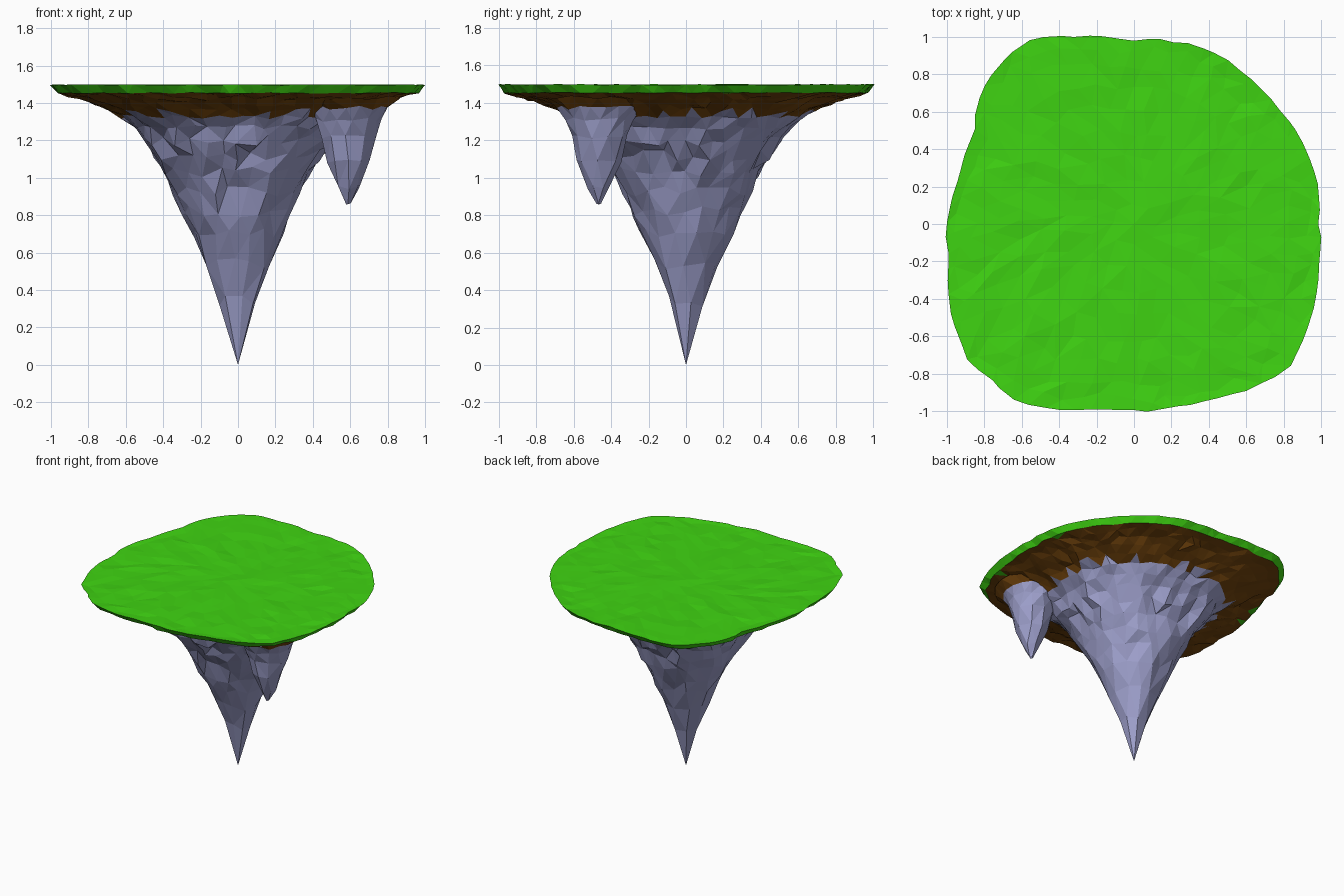
import bpy, bmesh, math, random

if "Cube" in bpy.data.objects:
    bpy.data.objects.remove(bpy.data.objects["Cube"])

random.seed(7)
TAU = 2 * math.pi


def material(name, colour):
    m = bpy.data.materials.new(name)
    m.diffuse_color = (*colour, 1)
    m.use_nodes = True
    m.node_tree.nodes["Principled BSDF"].inputs["Base Color"].default_value = m.diffuse_color
    return m


MATS = [material("grass green", (0.050, 0.660, 0.006)),
        material("earth brown", (0.175, 0.060, 0.004)),
        material("rock grey", (0.340, 0.350, 0.600))]
GRASS, EARTH, ROCK = 0, 1, 2

# Outline of the grass plateau seen from above
OUTLINE = [(1, .08), (.98, -.02), (1, -.07), (.97, .25), (.93, .37), (.85, .52), (.7, .7), (.59, .8),
           (.5, .88), (.4, .93), (.25, .97), (0, .985), (-.2, 1), (-.42, 1), (-.57, .98),
           (-.68, .9), (-.78, .77), (-.85, .63), (-.85, .5), (-.93, .27), (-1, 0),
           (-.99, -.2), (-.98, -.5), (-.92, -.61), (-.91, -.7), (-.78, -.82), (-.63, -.94),
           (-.5, -.98), (-.2, -.985), (0, -1), (.2, -.985), (.4, -.94), (.59, -.89),
           (.72, -.84), (.83, -.76), (.89, -.65), (.95, -.5), (.98, -.3)]
POLAR = sorted((math.atan2(y, x) % TAU, math.hypot(x, y)) for x, y in OUTLINE)
POLAR = [(POLAR[-1][0] - TAU, POLAR[-1][1])] + POLAR + [(POLAR[0][0] + TAU, POLAR[0][1])]


def outline_radius(a):
    a %= TAU
    for (a0, r0), (a1, r1) in zip(POLAR, POLAR[1:]):
        if a0 <= a <= a1:
            return r0 + (r1 - r0) * (a - a0) / (a1 - a0)
    return 1.0


def zip_rings(bm, low, up):
    """Join two rings of (angle, vertex) with triangles, whatever their counts."""
    n, m, i, j = len(low), len(up), 0, 0
    ni, nj = (0 if n == 1 else n), (0 if m == 1 else m)

    def angle(ring, k):
        return ring[k % len(ring)][0] + TAU * (k // len(ring))

    while i < ni or j < nj:
        a, b = low[i % n][1], up[j % m][1]
        if j >= nj or (i < ni and angle(low, i + 1) <= angle(up, j + 1)):
            bm.faces.new((a, low[(i + 1) % n][1], b))
            i += 1
        else:
            bm.faces.new((a, up[(j + 1) % m][1], b))
            j += 1


def build(name, rings, centre, radius, paint):
    """Rings are (z, radius, sides, radial jitter, height jitter down, height jitter up)."""
    bm = bmesh.new()
    previous = None
    for k, (z, r, n, jr, down, up) in enumerate(rings):
        ring = []
        for i in range(n):
            a = TAU * (i + 0.5 * (k % 2) + random.uniform(-.22, .22) * (jr > 0)) / n
            d = r * radius(a, z) * (1 + random.uniform(-jr, jr))
            h = z + random.uniform(-down, up)
            ring.append((a, bm.verts.new((centre[0] + d * math.cos(a),
                                          centre[1] + d * math.sin(a), h))))
        if previous:
            zip_rings(bm, previous, ring)
        previous = ring
    bm.normal_update()
    for f in bm.faces:
        f.material_index = paint(f)
    mesh = bpy.data.meshes.new(name)
    bm.to_mesh(mesh)
    bm.free()
    for m in MATS:
        mesh.materials.append(m)
    ob = bpy.data.objects.new(name, mesh)
    bpy.context.collection.objects.link(ob)
    return ob


def paint_island(f):
    c = f.calc_center_median()
    if min(v.co.z for v in f.verts) > 1.449:
        return GRASS
    a = math.atan2(c.y, c.x)
    edge = 1.335 + 0.012 * math.sin(5 * a) + 0.012 * math.sin(23 * a)
    return EARTH if c.z > edge else ROCK


def island_radius(a, z):
    # circular near the tip, following the plateau outline near the top
    w = min(1, max(0, (z - .6) / .7))
    return 1 + w * (outline_radius(a) - 1)


# Main island: rock cone, earth shoulder, grass rim, bumpy grass top
cone = [(0, 0, 1), (.34, .095, 7), (.54, .175, 11), (.70, .245, 16), (.82, .295, 20),
        (.93, .342, 24), (1.03, .392, 28), (1.12, .445, 34), (1.20, .505, 40)]
shoulder = [(1.27, .555, 46), (1.325, .615, 54), (1.365, .685, 60),
            (1.395, .76, 66), (1.422, .83, 72), (1.44, .90, 78)]
top = [(.94, 66), (.85, 58), (.74, 50), (.62, 42), (.49, 34), (.36, 25), (.23, 16), (.11, 8), (0, 1)]
rings = [(z, r, n, .055, .03 * (z > 0), .03 * (z > 0)) for z, r, n in cone]
rings += [(z, r, n, .03, .012, .012) for z, r, n in shoulder]
rings += [(1.453, .965, 84, .008, .003, .003), (1.5, 1, 84, .006, .006, 0)]
rings += [(1.5, r, n, .03, .011, 0) for r, n in top]
build("floating_island", rings, (0, 0), island_radius, paint_island)


def paint_spike(f):
    c = f.calc_center_median()
    return EARTH if c.z > 1.365 else ROCK


# Small hanging rock beside the main cone
spike = [(.87, .012, 4), (.95, .06, 6), (1.09, .115, 8), (1.22, .15, 10),
         (1.31, .178, 13), (1.375, .215, 17), (1.432, .275, 20)]
build("side_hanging_rock", [(z, r, n, .05, .012, .012 * (z > .9)) for z, r, n in spike],
      (.59, -.465), lambda a, z: 1, paint_spike)
